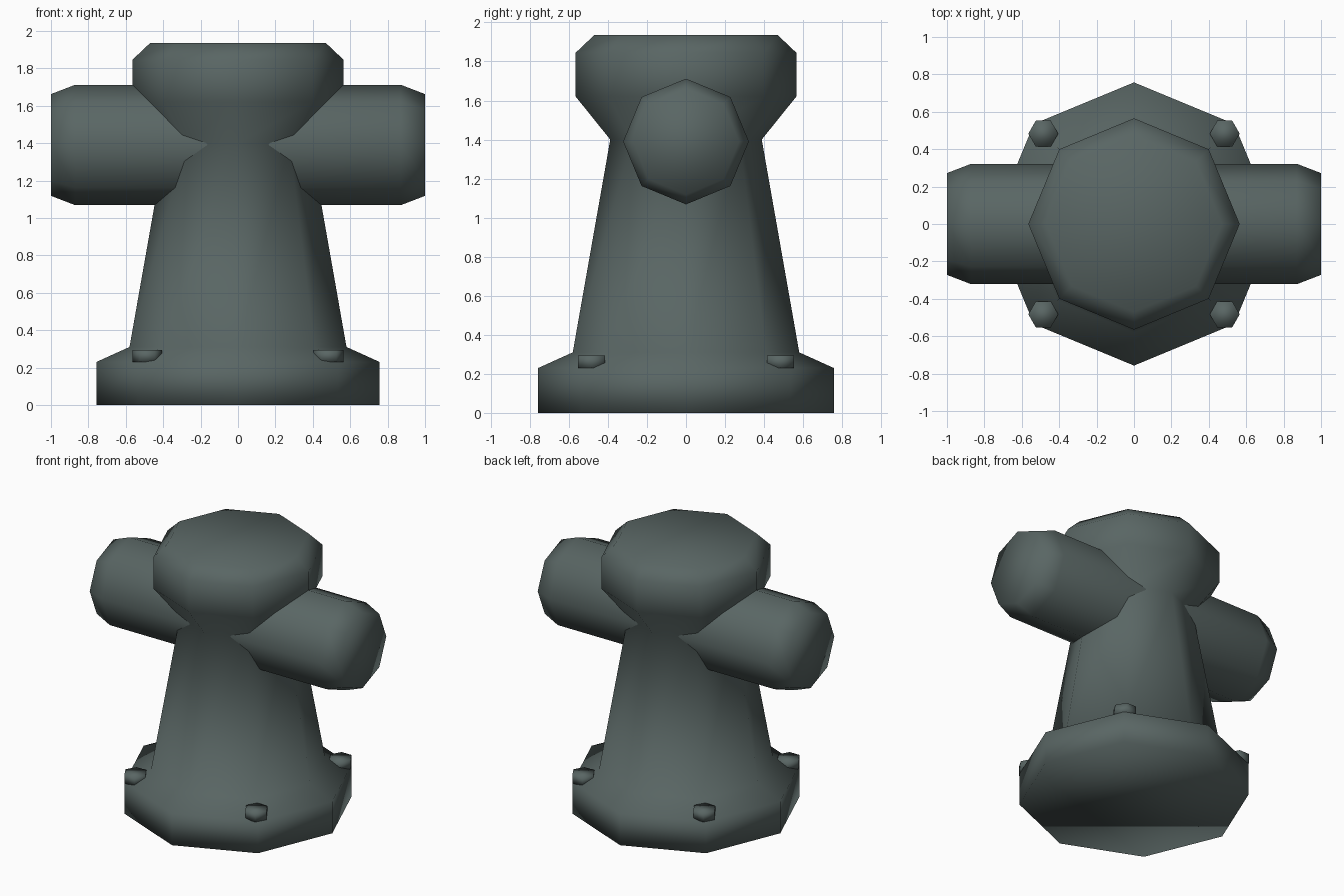
import bpy
import bmesh
from math import cos, sin, tau
from mathutils import Matrix

cube = bpy.data.objects.get("Cube")
if cube:
    bpy.data.objects.remove(cube, do_unlink=True)

# Single dark grey-green iron colour
iron = bpy.data.materials.new("dark_iron")
iron.use_nodes = True
colour = (0.10, 0.132, 0.127, 1.0)
iron.diffuse_color = colour
iron.node_tree.nodes["Principled BSDF"].inputs["Base Color"].default_value = colour


def turned(name, profile, sides, matrix=Matrix()):
    """Capped, smooth-shaded turned solid from (radius, height) pairs."""
    bm = bmesh.new()
    rings = [[bm.verts.new((r * cos(tau * i / sides), r * sin(tau * i / sides), h))
              for i in range(sides)] for r, h in profile]
    for low, high in zip(rings, rings[1:]):
        for i in range(sides):
            j = (i + 1) % sides
            bm.faces.new((low[i], low[j], high[j], high[i]))
    bm.faces.new(rings[0][::-1])
    bm.faces.new(rings[-1])
    bmesh.ops.transform(bm, matrix=matrix, verts=bm.verts)
    bmesh.ops.recalc_face_normals(bm, faces=bm.faces)
    for face in bm.faces:
        face.smooth = True
    mesh = bpy.data.meshes.new(name)
    bm.to_mesh(mesh)
    bm.free()
    mesh.materials.append(iron)
    obj = bpy.data.objects.new(name, mesh)
    bpy.context.collection.objects.link(obj)
    return obj


# Flanged base, tapering post and flared cap
turned("post", [(0.757, 0), (0.757, 0.23), (0.58, 0.31), (0.388, 1.40),
                (0.565, 1.62), (0.565, 1.845), (0.47, 1.935)], 8)

# Horizontal crossbar with chamfered ends
turned("crossbar", [(0.272, -1), (0.322, -0.87), (0.322, 0.87), (0.272, 1)], 8,
       Matrix.Translation((0, 0, 1.39)) @ Matrix.Rotation(tau / 4, 4, "Y"))

# Hexagonal bolts on the flange
for x, side in ((-1, "right"), (1, "left")):
    for y, end in ((-1, "front"), (1, "back")):
        turned(f"bolt_{end}_{side}", [(0.08, 0.23), (0.08, 0.295)], 6,
               Matrix.Translation((0.485 * x, 0.483 * y, 0)))
